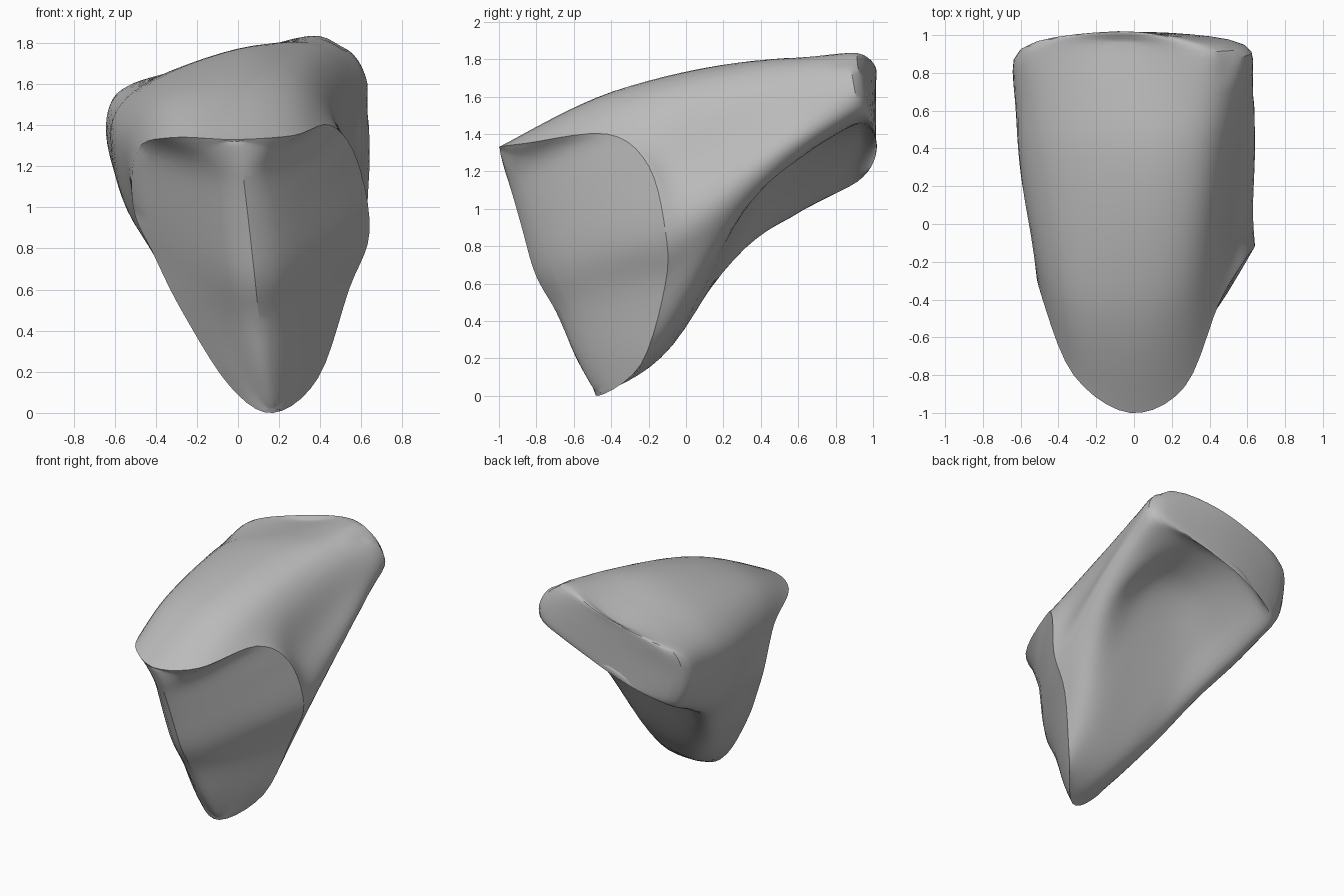
import bpy, bmesh, math
from mathutils import Vector

cube = bpy.data.objects.get("Cube")
if cube:
    bpy.data.objects.remove(cube)

# Cross-sections, clockwise from top middle, through the lowest point (index 7)
facet_rim = [(-.02, -1, 1.33), (.27, -.86, 1.35), (.45, -.42, 1.4), (.58, -.2, 1.23),
             (.64, -.11, .88), (.54, -.11, .6), (.39, -.24, .17), (.17, -.47, 0),
             (-.04, -.45, .13), (-.27, -.37, .49), (-.41, -.29, .77), (-.51, -.23, 1),
             (-.49, -.38, 1.28), (-.32, -.8, 1.34)]
neck = [(0, -.4, 1.62), (.27, -.3, 1.62), (.44, -.1, 1.52), (.54, 0, 1.25),
        (.63, .08, 1), (.56, .12, .81), (.38, .03, .49), (.13, -.07, .28),
        (-.07, -.05, .32), (-.27, 0, .52), (-.42, 0, .81), (-.52, 0, 1.08),
        (-.53, -.12, 1.35), (-.35, -.35, 1.53)]
body = [(0, .35, 1.77), (.3, .35, 1.78), (.47, .42, 1.69), (.58, .5, 1.49),
        (.64, .5, 1.3), (.54, .5, 1.19), (.3, .48, 1.24), (.05, .47, 1.19),
        (-.2, .42, 1.01), (-.4, .43, .88), (-.52, .4, .95), (-.59, .35, 1.17),
        (-.59, .32, 1.42), (-.4, .32, 1.62)]
back_rim = [(-.05, .96, 1.7), (.32, .93, 1.84), (.52, .92, 1.82), (.64, .94, 1.67),
            (.6, .97, 1.54), (.4, .96, 1.49), (.15, .94, 1.46), (-.1, .93, 1.39),
            (-.34, .93, 1.26), (-.52, .92, 1.13), (-.61, .92, 1.22), (-.66, .92, 1.4),
            (-.61, .96, 1.57), (-.39, .97, 1.64)]
# Ridge down the middle of the front facet
ridge = [(-.02, -1, 1.33), (.02, -.98, 1.2), (.04, -.96, 1.05), (.06, -.91, .85),
         (.08, -.84, .62), (.1, -.72, .44), (.13, -.61, .23), (.17, -.47, 0)]
FINE = 5


def spline(points, t, closed=False):
    """Point on a Catmull-Rom curve, t counted in control points."""
    n = len(points)
    i = math.floor(t) if closed else min(math.floor(t), n - 2)
    f = t - i
    pick = (lambda j: points[j % n]) if closed else (lambda j: points[max(0, min(n - 1, j))])
    a, b, c, d = (Vector(pick(i + k)) for k in (-1, 0, 1, 2))
    return b + .5 * f * (c - a + f * (2 * a - 5 * b + 4 * c - d + f * (3 * b - 3 * c + d - a)))


def smooth_ring(ring):
    return [spline(ring, i / FINE, True) for i in range(len(ring) * FINE)]


def cap_rings(ring, centre, steps, power):
    """Rings shrinking from a rim onto a centre line, rounded in depth."""
    half = len(ring) // 2
    for s in range(steps - 1, -1, -1):
        f = s / steps
        row = []
        for i, p in enumerate(ring):
            q = spline(centre, min(i, 2 * half - i) / FINE)
            r = q.lerp(p, f)
            r.y = q.y + (p.y - q.y) * f ** power
            row.append(r)
        yield row


def soften(rows, times):
    verts = [v for row in rows for v in row if v.is_valid]
    for _ in range(times):
        bmesh.ops.smooth_vert(bm, verts=verts, factor=.5, use_axis_x=True,
                              use_axis_y=True, use_axis_z=True)


# Loft the body along its length
keys = [smooth_ring(r) for r in (facet_rim, neck, body, back_rim)]
spans = (len(keys) - 1) * 8
loft = [[spline([k[i] for k in keys], s / 8) for i in range(len(keys[0]))]
        for s in range(spans + 1)]

# Close the front with the ridged facet and the back with a rounded end
back_line = []
for i in range(8):
    mid = (Vector(back_rim[i]) + Vector(back_rim[-i])) / 2
    if 0 < i < 7:
        mid.y = 1.02
    back_line.append(mid)
front = list(cap_rings(loft[0], ridge, 8, 1.35))
back = list(cap_rings(loft[-1], back_line, 6, 2))
rows = front[::-1] + loft + back

bm = bmesh.new()
grid = [[bm.verts.new(p) for p in row] for row in rows]
for a, b in zip(grid, grid[1:]):
    for i in range(len(a)):
        j = (i + 1) % len(a)
        bm.faces.new((a[i], a[j], b[j], b[i]))
rim = set(grid[len(front)])
bmesh.ops.remove_doubles(bm, verts=[v for v in bm.verts if v not in rim], dist=.002)

# Soften the facet ridge and the back edge, leaving the facet rim crisp
soften(grid[:len(front) - 2], 5)
soften(grid[len(front) + spans - 5:], 6)
bmesh.ops.remove_doubles(bm, verts=bm.verts, dist=.002)

# Small pit near the upper back corner
pit = Vector((.48, .84, 1.78))
for v in bm.verts:
    v.co.z -= .03 * math.exp(-((v.co - pit).length / .06) ** 2)
bmesh.ops.recalc_face_normals(bm, faces=bm.faces)

mesh = bpy.data.meshes.new("bone_fragment")
bm.to_mesh(mesh)
bm.free()
bone = bpy.data.objects.new("bone_fragment", mesh)
bpy.context.collection.objects.link(bone)

# Plain grey surface
grey = bpy.data.materials.new("plain_grey")
grey.use_nodes = True
colour = (.5, .5, .5, 1)
grey.diffuse_color = colour
grey.node_tree.nodes["Principled BSDF"].inputs["Base Color"].default_value = colour
mesh.materials.append(grey)

bpy.context.view_layer.objects.active = bone
bone.select_set(True)
bpy.ops.object.shade_smooth_by_angle(angle=math.radians(32))
